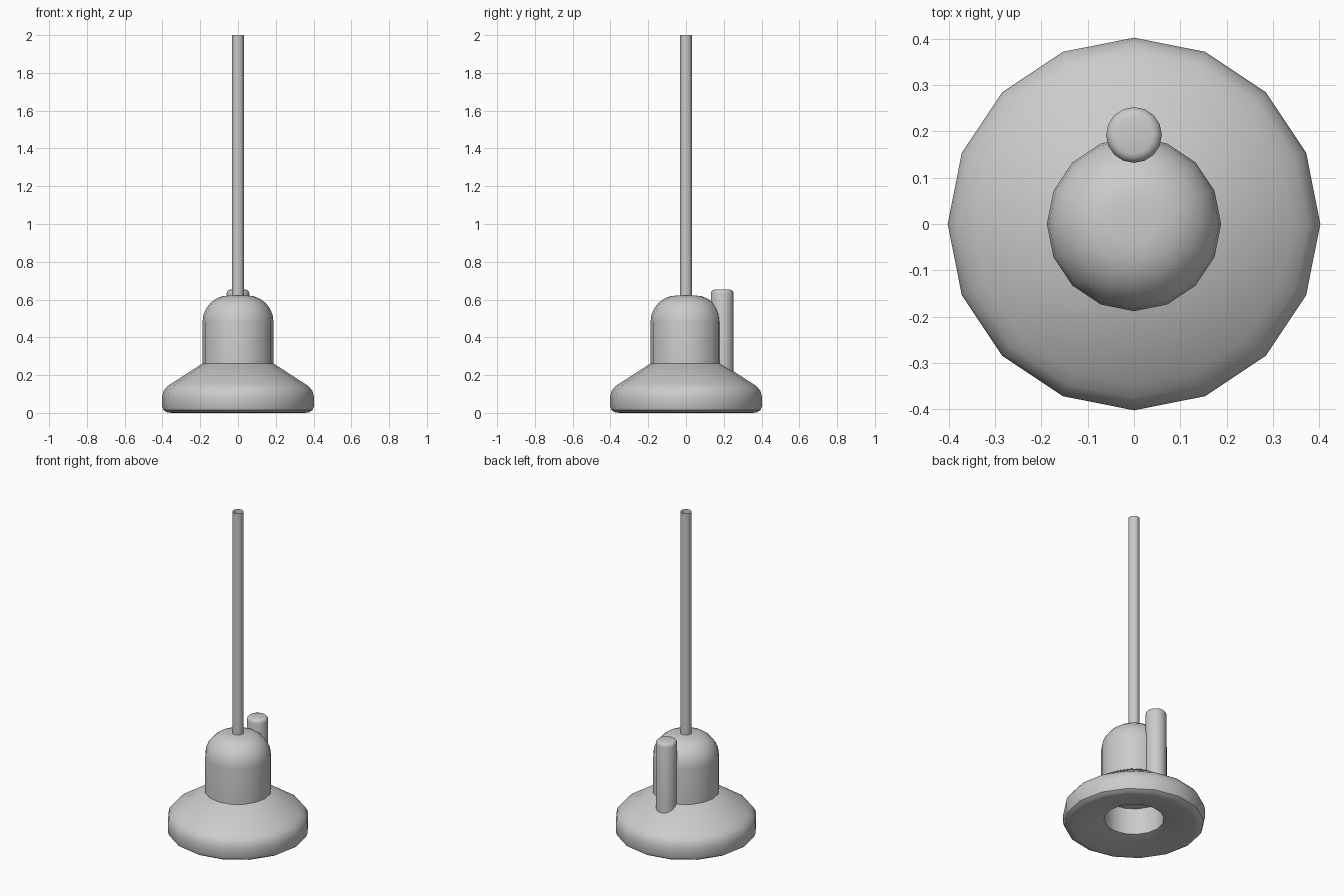
import bpy, bmesh, math

if "Cube" in bpy.data.objects:
    bpy.data.objects.remove(bpy.data.objects["Cube"])


def lathe(name, profile, sides, centre=(0, 0), angle=35):
    """Spin (radius, height) points around a vertical axis; radius 0 makes a pole."""
    bm = bmesh.new()
    rings = []
    for r, z in profile:
        if r == 0:
            rings.append([bm.verts.new((0, 0, z))])
        else:
            rings.append([bm.verts.new((r * math.cos(2 * math.pi * i / sides),
                                        r * math.sin(2 * math.pi * i / sides), z))
                          for i in range(sides)])
    for a, b in zip(rings, rings[1:]):
        for i in range(sides):
            j = (i + 1) % sides
            corners = [a[i % len(a)], a[j % len(a)], b[j % len(b)], b[i % len(b)]]
            bm.faces.new(list(dict.fromkeys(corners)))
    mesh = bpy.data.meshes.new(name)
    bm.to_mesh(mesh)
    bm.free()
    obj = bpy.data.objects.new(name, mesh)
    bpy.context.collection.objects.link(obj)
    obj.location = (centre[0], centre[1], 0)
    bpy.ops.object.select_all(action='DESELECT')
    obj.select_set(True)
    bpy.context.view_layer.objects.active = obj
    bpy.ops.object.shade_smooth_by_angle(angle=math.radians(angle))
    return obj


def arc(cx, cz, radius, steps):
    """Quarter round from the outer wall over to the top."""
    return [(cx + radius * math.cos(math.pi / 2 * k / steps),
             cz + radius * math.sin(math.pi / 2 * k / steps)) for k in range(steps + 1)]


# flared foot with a recessed socket underneath
lathe("base", [(0, 0.205), (0.17, 0.205), (0.17, 0.04), (0.35, 0.0), (0.375, 0.003),
               (0.395, 0.015), (0.402, 0.035), (0.402, 0.085), (0.395, 0.115),
               (0.375, 0.14), (0.345, 0.16), (0.188, 0.262), (0, 0.262)], 16)

# domed housing
lathe("housing", [(0, 0.255), (0.188, 0.255)] + arc(0.048, 0.482, 0.14, 6) + [(0, 0.622)], 16)

# side cylinder at the back
lathe("side_cylinder", [(0, 0.212), (0.06, 0.212)] + arc(0.04, 0.633, 0.02, 3) + [(0, 0.653)],
      16, centre=(0, 0.192))

# tall open pole
lathe("pole", [(0.031, 0.615), (0.031, 2.0)], 32)
